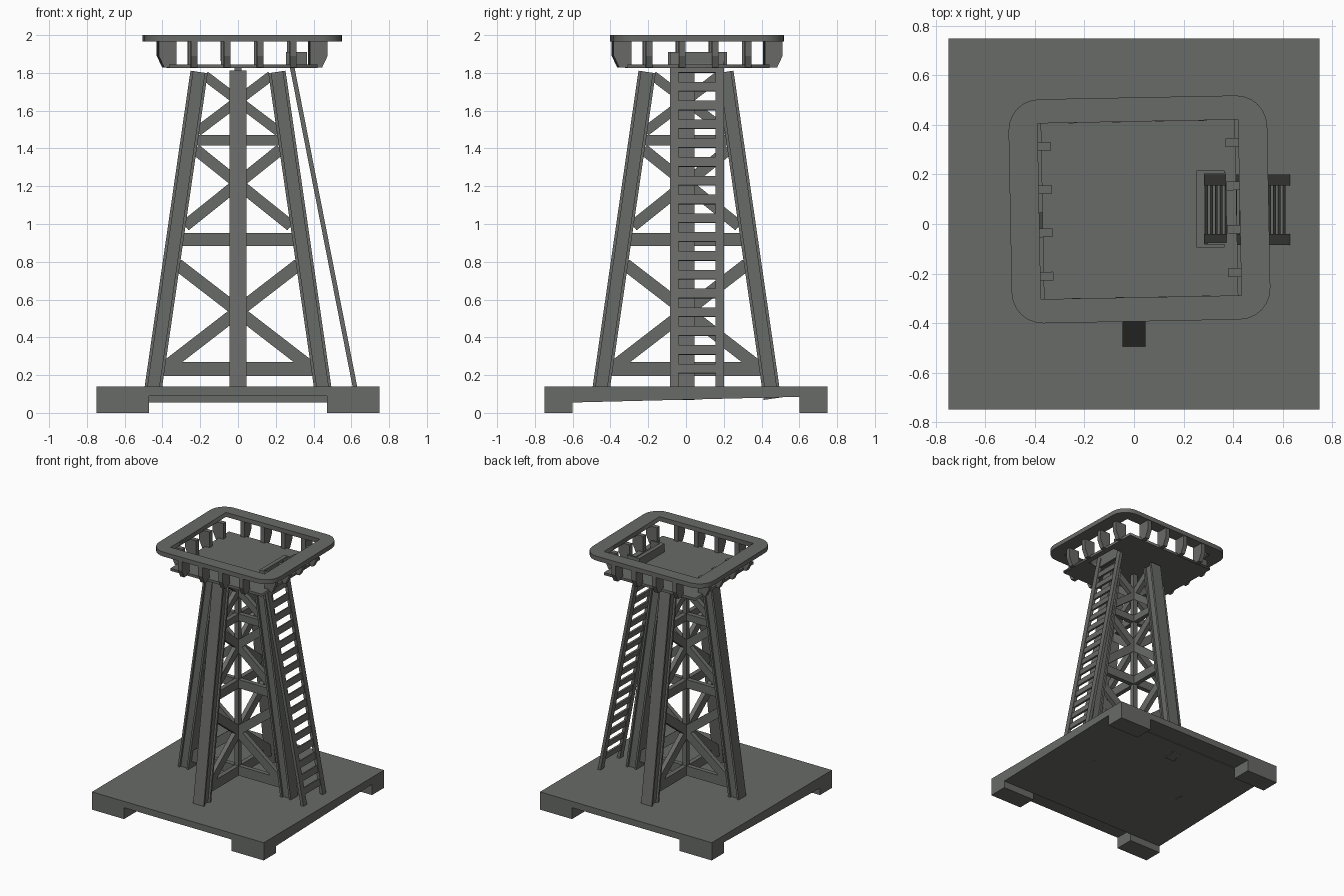
import bpy, bmesh, math
from mathutils import Matrix, Vector

if "Cube" in bpy.data.objects:
    bpy.data.objects.remove(bpy.data.objects["Cube"], do_unlink=True)

# Single weathered grey paint
GREY = (0.14, 0.145, 0.135, 1)
paint = bpy.data.materials.new("weathered_grey")
paint.use_nodes = True
paint.diffuse_color = GREY
paint.node_tree.nodes["Principled BSDF"].inputs["Base Color"].default_value = GREY


def frame(origin, x_dir, y_dir):
    """Matrix with the given origin and local x / y directions."""
    x = Vector(x_dir).normalized()
    z = x.cross(Vector(y_dir)).normalized()
    y = z.cross(x)
    return Matrix.Translation(origin) @ Matrix((x, y, z)).transposed().to_4x4()


def prism(name, profile, length, matrix):
    """Flat profile extruded evenly to both sides along its local z."""
    bm = bmesh.new()
    face = bm.faces.new([bm.verts.new((u, v, -length / 2)) for u, v in profile])
    side = bmesh.ops.extrude_face_region(bm, geom=[face])
    verts = [g for g in side["geom"] if isinstance(g, bmesh.types.BMVert)]
    bmesh.ops.translate(bm, verts=verts, vec=(0, 0, length))
    bmesh.ops.recalc_face_normals(bm, faces=bm.faces)
    bm.transform(matrix)
    mesh = bpy.data.meshes.new(name)
    bm.to_mesh(mesh)
    bm.free()
    mesh.materials.append(paint)
    obj = bpy.data.objects.new(name, mesh)
    bpy.context.collection.objects.link(obj)
    return obj


def rect(w, h, cx=0, cy=0):
    return [(cx + sx * w / 2, cy + sy * h / 2)
            for sx, sy in ((-1, -1), (1, -1), (1, 1), (-1, 1))]


def box(name, lo, hi, matrix=Matrix()):
    lo, hi = Vector(lo), Vector(hi)
    size = hi - lo
    return prism(name, rect(size.x, size.y), size.z,
                 matrix @ Matrix.Translation((lo + hi) / 2))


def beam(name, start, end, profile, side):
    """Profile swept between two points; its local y is turned towards side."""
    start, end = Vector(start), Vector(end)
    axis = end - start
    x = Vector(side).cross(axis)
    return prism(name, profile, axis.length,
                 frame((start + end) / 2, x, axis.cross(x)))


def plate(name, outer, hole, z0, z1, matrix):
    """Flat plate with a hole, made from a filled curve."""
    curve = bpy.data.curves.new(name, "CURVE")
    curve.dimensions = "2D"
    curve.fill_mode = "BOTH"
    curve.extrude = (z1 - z0) / 2
    for loop in (outer, hole):
        spline = curve.splines.new("POLY")
        spline.points.add(len(loop) - 1)
        for p, (u, v) in zip(spline.points, loop):
            p.co = (u, v, 0, 1)
        spline.use_cyclic_u = True
    source = bpy.data.objects.new(name + "_outline", curve)
    mesh = bpy.data.meshes.new_from_object(source)
    bpy.data.objects.remove(source)
    mesh.name = name
    mesh.transform(matrix @ Matrix.Translation((0, 0, (z0 + z1) / 2)))
    mesh.materials.clear()
    mesh.materials.append(paint)
    obj = bpy.data.objects.new(name, mesh)
    bpy.context.collection.objects.link(obj)


def rounded(w, h, r, steps=6):
    pts = []
    for i, (cx, cy) in enumerate(rect(w - 2 * r, h - 2 * r)):
        for k in range(steps + 1):
            a = math.pi + (i + k / steps) * math.pi / 2
            pts.append((cx + r * math.cos(a), cy + r * math.sin(a)))
    return pts


# Base slab, corner feet and the sloping underside
box("base_slab", (-0.75, -0.75, 0.09), (0.75, 0.75, 0.14))
for sx in (-1, 1):
    for sy in (-1, 1):
        x, y = sorted((sx * 0.47, sx * 0.75)), sorted((sy * 0.6, sy * 0.75))
        box("base_foot", (x[0], y[0], 0), (x[1], y[1], 0.09))
prism("base_underside", [(-0.6, 0.055), (0.6, 0.085), (0.6, 0.09), (-0.6, 0.09)],
      1.5, frame((0, 0, 0), (0, 1, 0), (0, 0, 1)))

# Four leaning legs, one per side, as shallow flanged beams
W, F, R = 0.046, 0.03, 0.03
half = [(W, -W), (W, -F), (R, -F), (R, F), (W, F), (W, W)]
flanged = half + [(-u, -v) for u, v in half]
for k in range(4):
    turn = Matrix.Rotation(k * math.pi / 2, 3, "Z")
    beam("leg", turn @ Vector((0.457, 0, 0.075)), turn @ Vector((0.206, 0, 1.805)),
         flanged, turn @ Vector((1, 0, 0)))

# Crossing frames between opposite legs
BARS = ((0.42, 0.232, 0.075), (0.32, 0.918, 0.068), (0.24, 1.443, 0.055))
CROSSES = ((0.38, 0.245, 0.32, 0.785, 0.066), (0.28, 0.99, 0.225, 1.395, 0.06),
           (0.215, 1.49, 0.175, 1.785, 0.052))
for d in (Vector((1, 0, 0)), Vector((0, 1, 0))):
    normal = d.cross(Vector((0, 0, 1)))
    for w, z, h in BARS:
        up = Vector((0, 0, z))
        beam("cross_bar", up - d * w, up + d * w, rect(h, 0.035), normal)
    for w0, z0, w1, z1, h in CROSSES:
        for s in (-1, 1):
            beam("diagonal_brace", d * s * w0 + Vector((0, 0, z0)),
                 d * -s * w1 + Vector((0, 0, z1)), rect(h, 0.035), normal)
box("centre_post", (-0.018, -0.018, 0.2), (0.018, 0.018, 1.83))

# Lookout deck: floor with hatch hole, rail and brackets, slightly turned
deck = Matrix.Translation((0.022, 0.059, 0)) @ Matrix.Rotation(math.radians(1.1), 4, "Z")
plate("deck_floor", rect(0.785, 0.75), rect(0.088, 0.28, 0.306, 0), 1.825, 1.845, deck)
plate("deck_rail", rounded(1.045, 0.905, 0.125), rect(0.81, 0.71), 1.965, 2.0, deck)
bracket = [(0.353, 1.828), (0.418, 1.828), (0.447, 1.89), (0.447, 1.968), (0.353, 1.968)]
for k in range(4):
    turn = deck @ Matrix.Rotation(k * math.pi / 2, 4, "Z")
    for i in range(4):
        prism("rail_bracket", bracket, 0.035,
              turn @ frame((0, 0.175 * (i - 1.5), 0), (1, 0, 0), (0, 0, 1)))

# Raised hatch surround
box("hatch_back", (0.253, -0.09, 1.84), (0.285, 0.215, 1.91))
for y in (-0.095, 0.203):
    box("hatch_side", (0.253, y, 1.84), (0.365, y + 0.014, 1.91))

# Ladder leaning against the deck
foot, top = Vector((0.619, 0.058, 0.138)), Vector((0.272, 0.058, 1.905))
for y in (-0.12, 0.12):
    off = Vector((0, y, 0))
    beam("ladder_rail", foot + off, top + off, rect(0.024, 0.044), (0, 1, 0))
for i in range(17):
    t = (0.234 + 0.0995 * i - foot.z) / (top.z - foot.z)
    p = foot.lerp(top, t)
    prism("ladder_rung", rect(0.014, 0.05), 0.2,
          frame(p, Vector((0, 1, 0)).cross(top - foot), top - foot))
